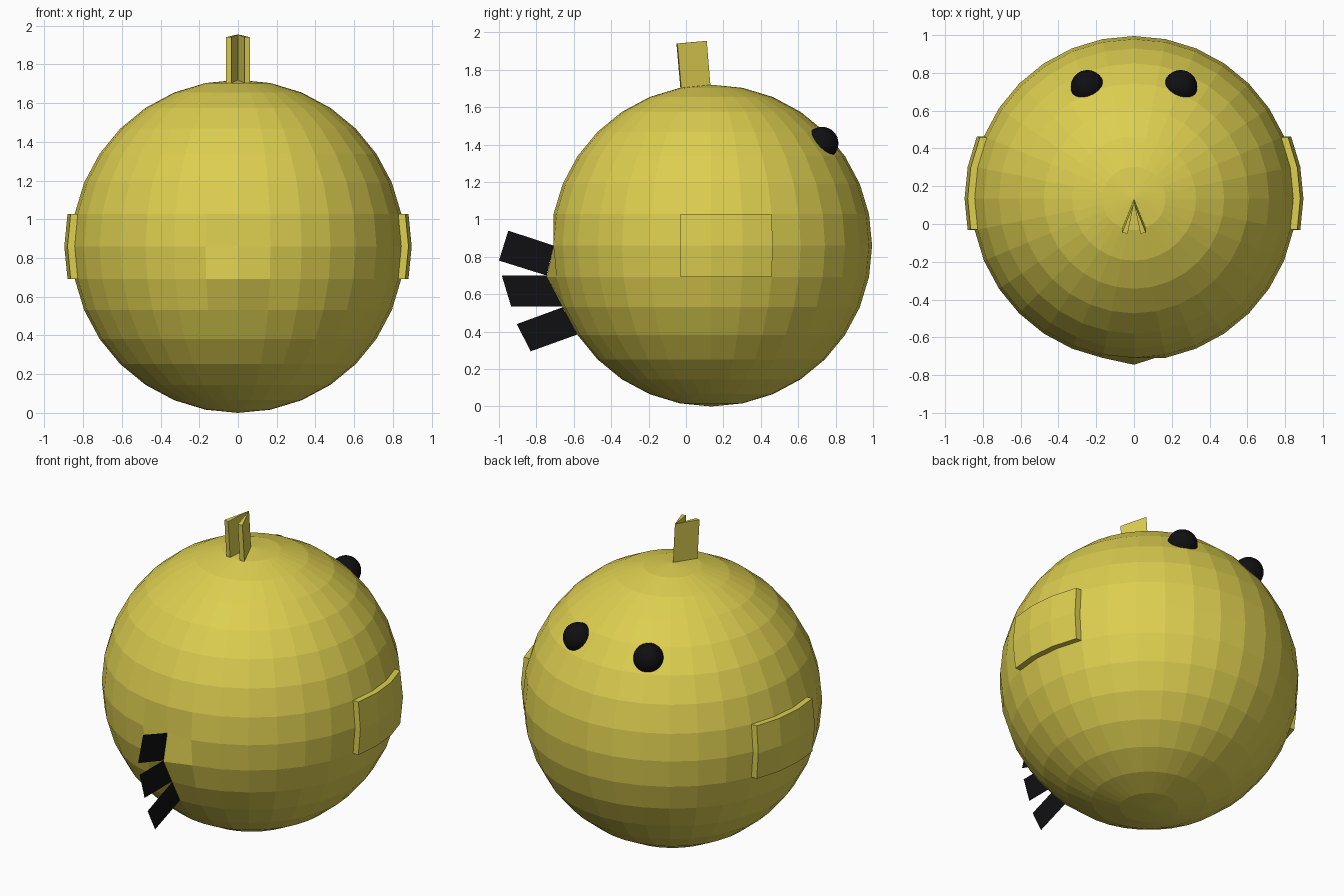
import bpy, bmesh
from mathutils import Vector, Matrix

if "Cube" in bpy.data.objects:
    bpy.data.objects.remove(bpy.data.objects["Cube"])

R = 0.86
CENTRE = Vector((0, 0.135, 0.86))


def material(name, color):
    mat = bpy.data.materials.new(name)
    mat.diffuse_color = color
    mat.use_nodes = True
    mat.node_tree.nodes["Principled BSDF"].inputs["Base Color"].default_value = mat.diffuse_color
    return mat


YELLOW = material("yellow", (0.72, 0.62, 0.08, 1))
BLACK = material("black", (0.005, 0.005, 0.006, 1))


def finish(bm, name, mat):
    mesh = bpy.data.meshes.new(name)
    bm.to_mesh(mesh)
    bm.free()
    mesh.materials.append(mat)
    obj = bpy.data.objects.new(name, mesh)
    bpy.context.collection.objects.link(obj)
    return obj


# Body: faceted ball
bm = bmesh.new()
bmesh.ops.create_uvsphere(bm, u_segments=32, v_segments=16, radius=R,
                          matrix=Matrix.Translation(CENTRE))

# Small beak: front vertex pulled out, the one above pushed in
def move_vertex(near, y):
    vert = min(bm.verts, key=lambda v: (v.co - Vector(near)).length)
    vert.co.y = y

move_vertex((0, -0.71, 0.70), -0.745)
move_vertex((0, -0.725, 0.86), -0.708)

# Side fins: patches of the ball raised sideways
for side in (-1, 1):
    patch = []
    for f in bm.faces:
        c = f.calc_center_median()
        if c.x * side > 0.6 and -0.04 < c.y < 0.47 and 0.70 < c.z < 1.03:
            patch.append(f)
    raised = bmesh.ops.extrude_face_region(bm, geom=patch)["geom"]
    verts = [g for g in raised if isinstance(g, bmesh.types.BMVert)]
    bmesh.ops.translate(bm, verts=verts, vec=(side * 0.037, 0, 0))
    bmesh.ops.delete(bm, geom=[f for f in patch if f.is_valid], context='FACES')
bmesh.ops.recalc_face_normals(bm, faces=bm.faces)
finish(bm, "body", YELLOW)

# Eyes: black balls set into the upper rear
for side, name in ((-1, "eye_left"), (1, "eye_right")):
    bm = bmesh.new()
    bmesh.ops.create_uvsphere(bm, u_segments=32, v_segments=16, radius=0.088,
                              matrix=Matrix.Translation((side * 0.247, 0.727, 1.407)))
    finish(bm, name, BLACK)

# Crest: two thin wedges meeting in a V and leaning forward
for side, name in ((-1, "crest_left"), (1, "crest_right")):
    bm = bmesh.new()
    plan = [(0, 0.132, 1.70), (side * 0.063, -0.025, 1.70), (side * 0.034, -0.03, 1.70)]
    base = bm.faces.new([bm.verts.new(p) for p in plan])
    top = bmesh.ops.extrude_face_region(bm, geom=[base], use_keep_orig=True)["geom"]
    for v in top:
        if isinstance(v, bmesh.types.BMVert):
            v.co.z = 1.955 if v.co.y > 0 else 1.94
            v.co.y -= 0.021
    bmesh.ops.recalc_face_normals(bm, faces=bm.faces)
    finish(bm, name, YELLOW)

# Whiskers: flat black blades fanning from the front on the centre plane
blades = [
    [(-0.95, 0.94), (-1.0, 0.78), (-0.745, 0.70), (-0.708, 0.86)],
    [(-0.985, 0.70), (-0.935, 0.535), (-0.66, 0.535), (-0.745, 0.70)],
    [(-0.905, 0.44), (-0.83, 0.295), (-0.58, 0.385), (-0.66, 0.53)],
]
for i, outline in enumerate(blades):
    bm = bmesh.new()
    bm.faces.new([bm.verts.new((0, y, z)) for y, z in outline])
    finish(bm, f"blade_{i + 1}", BLACK)
